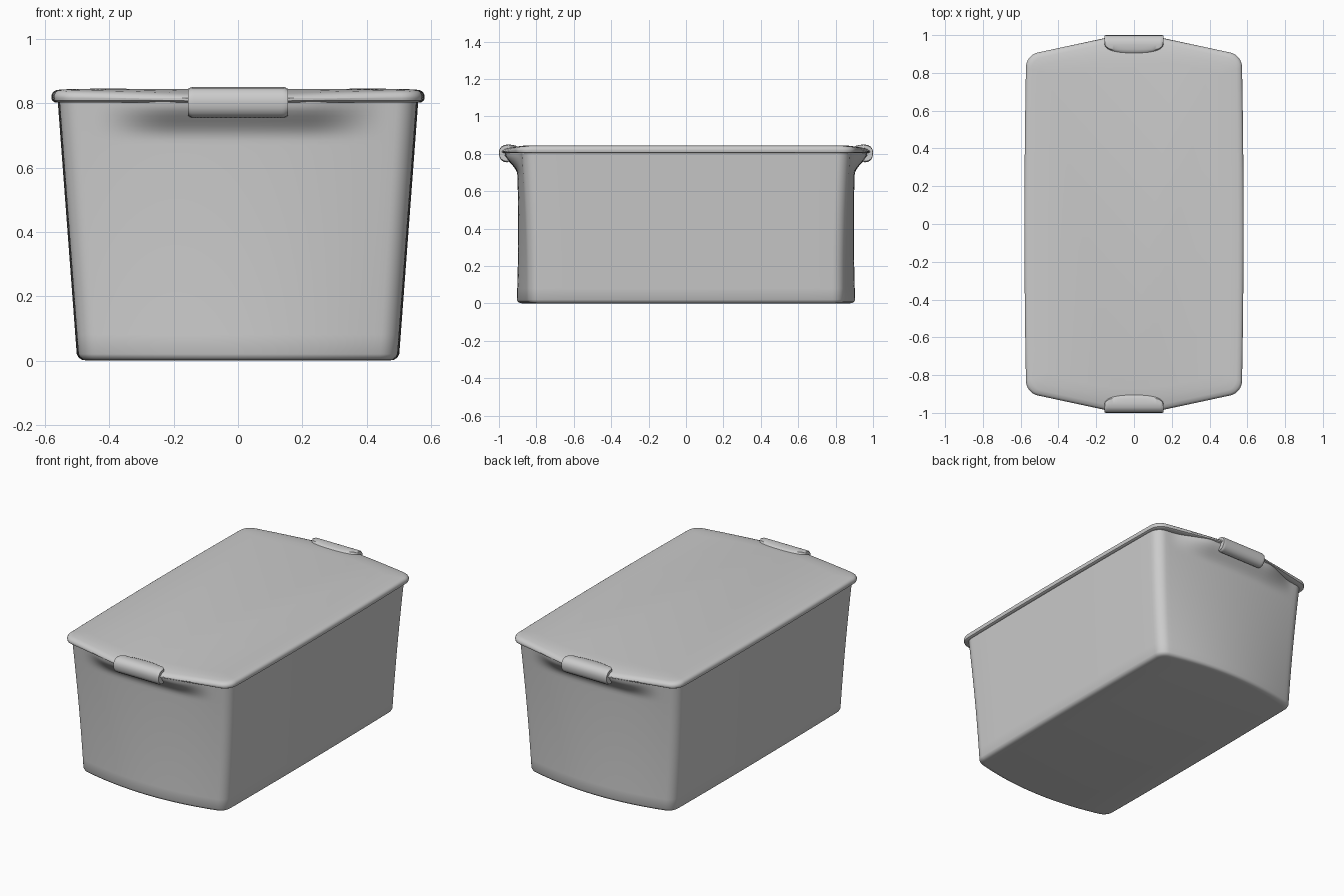
import bpy, bmesh, math

cube = bpy.data.objects.get("Cube")
if cube:
    bpy.data.objects.remove(cube)

grey = bpy.data.materials.new("grey plastic")
grey.use_nodes = True
grey.diffuse_color = (0.6, 0.6, 0.6, 1)
grey.node_tree.nodes["Principled BSDF"].inputs["Base Color"].default_value = (0.6, 0.6, 0.6, 1)


def smoothstep(a, b, v):
    t = min(max((v - a) / (b - a), 0), 1)
    return t * t * (3 - 2 * t)


def outline(half_x, radius, end, bulge, steps=20, arc=8):
    """Rounded box ring whose ends follow y = end(x)."""
    cx = half_x - radius
    slope = math.atan((end(cx - 0.02) - end(cx)) / 0.02)
    px = cx + radius * math.sin(slope)
    cy = end(px) - radius * math.cos(slope)
    quarter = [(px * i / steps, end(px * i / steps)) for i in range(steps)]
    for i in range(arc + 1):
        a = (math.pi / 2 - slope) * (1 - i / arc)
        quarter.append((cx + radius * math.cos(a), cy + radius * math.sin(a)))
    for i in range(1, 7):
        k = 1 - i / 6
        quarter.append((half_x + bulge * (1 - k * k), cy * k))
    half = quarter + [(x, -y) for x, y in reversed(quarter[:-1])]
    return half + [(-x, y) for x, y in reversed(half[1:-1])]


def loft(name, rings, angle=40):
    """Skin closed rings of points and cap both ends."""
    bm = bmesh.new()
    rows = [[bm.verts.new(p) for p in ring] for ring in rings]
    n = len(rows[0])
    for a, b in zip(rows, rows[1:]):
        for i in range(n):
            j = (i + 1) % n
            bm.faces.new((a[i], a[j], b[j], b[i]))
    bm.faces.new(rows[0])
    bm.faces.new(rows[-1])
    bmesh.ops.recalc_face_normals(bm, faces=bm.faces)
    mesh = bpy.data.meshes.new(name)
    bm.to_mesh(mesh)
    bm.free()
    mesh.materials.append(grey)
    obj = bpy.data.objects.new(name, mesh)
    bpy.context.collection.objects.link(obj)
    bpy.ops.object.select_all(action='DESELECT')
    obj.select_set(True)
    bpy.context.view_layer.objects.active = obj
    bpy.ops.object.shade_smooth_by_angle(angle=math.radians(angle))
    return obj


# Tapered tub with bowed ends and a flared grip under the lid
def tub_ring(z, inset):
    t = z / 0.8
    half_x = 0.495 + 0.06 * t - inset
    middle = 0.905 - 0.03 * t * (1 - t) - inset
    bow = 0.07 - 0.035 * t
    flare = 0.065 * smoothstep(0.68, 0.80, z) ** 1.3

    def end(x):
        grip = 1 - smoothstep(0.2, 0.46, abs(x))
        return middle - bow * (x / half_x) ** 2 + flare * grip

    return [(x, y, z) for x, y in outline(half_x, 0.07 - inset, end, 0.005)]


levels = [(0, 0.03), (0.002, 0.016), (0.008, 0.006), (0.02, 0)]
levels += [(0.08 + 0.1 * i, 0) for i in range(6)]
levels += [(0.64 + 0.015 * i, 0) for i in range(12)]
loft("tub", [tub_ring(z, d) for z, d in levels])


# Lid with a rolled rim, tapered ends and a gently falling top
def lid_ring(inset, z):
    def end(x):
        return 0.985 - 0.215 * max(abs(x) - 0.15, 0) - inset

    ring = outline(0.572 - inset, 0.08 - inset * 0.5, end, 0.008)
    drop = 0.018 if z > 0.82 else 0
    return [(x, y, z - drop * max((abs(y) - 0.82) / 0.16, 0) ** 2) for x, y in ring]


rim = [(0.03, 0.803), (0.01, 0.803), (0.002, 0.808), (0, 0.816), (0, 0.826),
       (0.004, 0.834), (0.012, 0.84), (0.03, 0.843), (0.07, 0.844), (0.12, 0.845)]
loft("lid", [lid_ring(d, z) for d, z in rim])


# Curled latches clipped over both ends
curl = [(0.925, 0.847), (0.95, 0.85), (0.972, 0.847), (0.988, 0.838), (0.998, 0.822),
        (1.0, 0.805), (0.998, 0.785), (0.99, 0.768), (0.975, 0.757), (0.955, 0.754),
        (0.945, 0.76), (0.95, 0.772), (0.968, 0.785), (0.965, 0.8), (0.93, 0.805)]


def latch_ring(u, side):
    width = 0.155
    lip = 0.95 - 0.047 * math.sqrt(max(1 - abs(u) ** 2.5, 0))
    shrink = 1 - 0.12 * smoothstep(0.9, 1, abs(u)) ** 2
    ring = []
    for y, z in [(lip, 0.836), (lip + 0.006, 0.843)] + curl:
        y = max(y, lip + 0.006) if z > 0.84 else y
        y = 0.965 + (y - 0.965) * (1 - (1 - shrink) * 0.3)
        ring.append((u * width, side * y, 0.81 + (z - 0.81) * shrink))
    return ring


for name, side in (("front_latch", -1), ("back_latch", 1)):
    loft(name, [latch_ring(math.sin(math.pi * i / 32), side) for i in range(-16, 17)])
